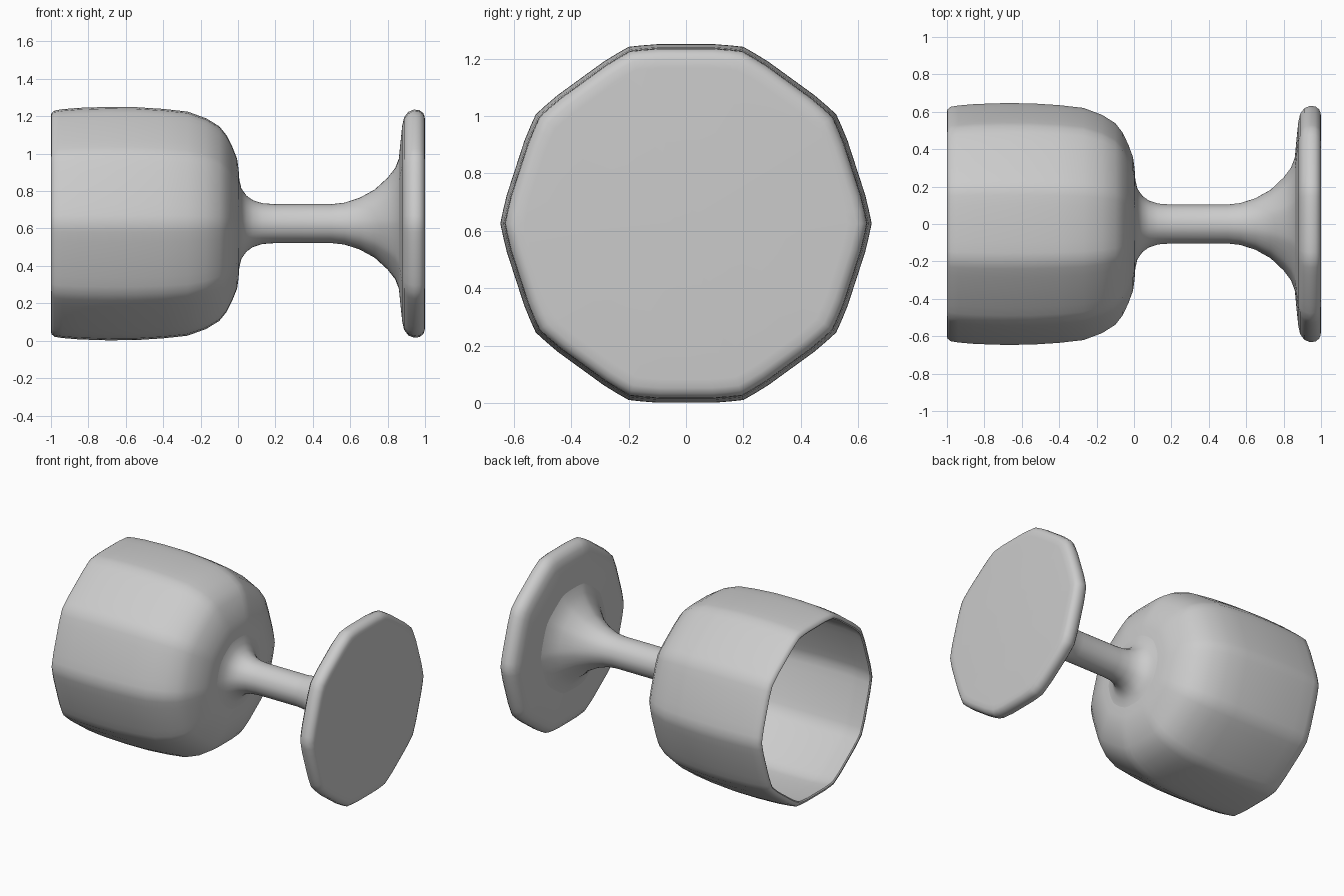
import bpy, bmesh, math

if "Cube" in bpy.data.objects:
    bpy.data.objects.remove(bpy.data.objects["Cube"])

AXIS_Z = 0.626          # height of the goblet's long axis
SIDES = 10

grey = bpy.data.materials.new("plain_grey")
grey.diffuse_color = (0.6, 0.6, 0.6, 1)
grey.use_nodes = True
grey.node_tree.nodes["Principled BSDF"].inputs["Base Color"].default_value = grey.diffuse_color


def ring(x, r):
    """Softened decagon, fading to a circle for small radii."""
    t = min(max((r - 0.14) / 0.3, 0), 1)
    pts = []
    for side in range(SIDES):
        for a in (0, 4, 9, 18, 27, 32):
            poly = math.cos(math.radians(18)) / math.cos(math.radians(a - 18))
            poly *= {0: 0.985, 4: 0.993, 32: 0.993}.get(a, 1)   # round the corner
            rad = r * (t * poly + (1 - t))
            ang = math.radians(side * 36 + a)
            pts.append((x, rad * math.cos(ang), AXIS_Z + rad * math.sin(ang)))
    return pts


def lathe(name, profile):
    """Skin rings along x; a zero radius closes the end."""
    bm = bmesh.new()
    rings = [[bm.verts.new(p) for p in ring(x, r)] for x, r in profile]
    n = len(rings[0])
    for a, b in zip(rings, rings[1:]):
        for j in range(n):
            k = (j + 1) % n
            bm.faces.new((a[j], a[k], b[k], b[j]))
    bmesh.ops.remove_doubles(bm, verts=bm.verts, dist=1e-5)
    mesh = bpy.data.meshes.new(name)
    bm.to_mesh(mesh)
    bm.free()
    mesh.materials.append(grey)
    obj = bpy.data.objects.new(name, mesh)
    bpy.context.collection.objects.link(obj)
    bpy.ops.object.select_all(action='DESELECT')
    obj.select_set(True)
    bpy.context.view_layer.objects.active = obj
    bpy.ops.object.shade_smooth_by_angle(angle=math.radians(40))
    return obj


# Bowl: hollow inside, thin rim, then outer wall down to the stem
lathe("bowl", [
    (-0.03, 0), (-0.03, 0.28), (-0.055, 0.42), (-0.12, 0.51), (-0.2, 0.565),
    (-0.3, 0.602), (-0.42, 0.622), (-0.6, 0.632), (-0.85, 0.628),
    (-0.95, 0.615), (-0.995, 0.6), (-1.0, 0.608), (-0.997, 0.622),
    (-0.98, 0.636), (-0.94, 0.643), (-0.85, 0.651), (-0.7, 0.656),
    (-0.55, 0.655), (-0.4, 0.645), (-0.27, 0.63), (-0.17, 0.592),
    (-0.1, 0.547), (-0.06, 0.495), (-0.03, 0.43), (-0.005, 0.36),
    (0.003, 0.3), (0.007, 0.24)])

# Stem: flares at both ends
lathe("stem", [
    (0.007, 0.24), (0.018, 0.19), (0.045, 0.15), (0.08, 0.125),
    (0.13, 0.109), (0.2, 0.104), (0.5, 0.104), (0.57, 0.112),
    (0.65, 0.138), (0.73, 0.183), (0.8, 0.25), (0.84, 0.305),
    (0.86, 0.36)])

# Foot: thick disc with rounded edge and flat underside
lathe("foot", [
    (0.86, 0.36), (0.868, 0.45), (0.878, 0.55), (0.888, 0.597),
    (0.91, 0.628), (0.94, 0.641), (0.97, 0.638), (0.99, 0.622),
    (0.998, 0.602), (1.0, 0.57), (1.0, 0)])
